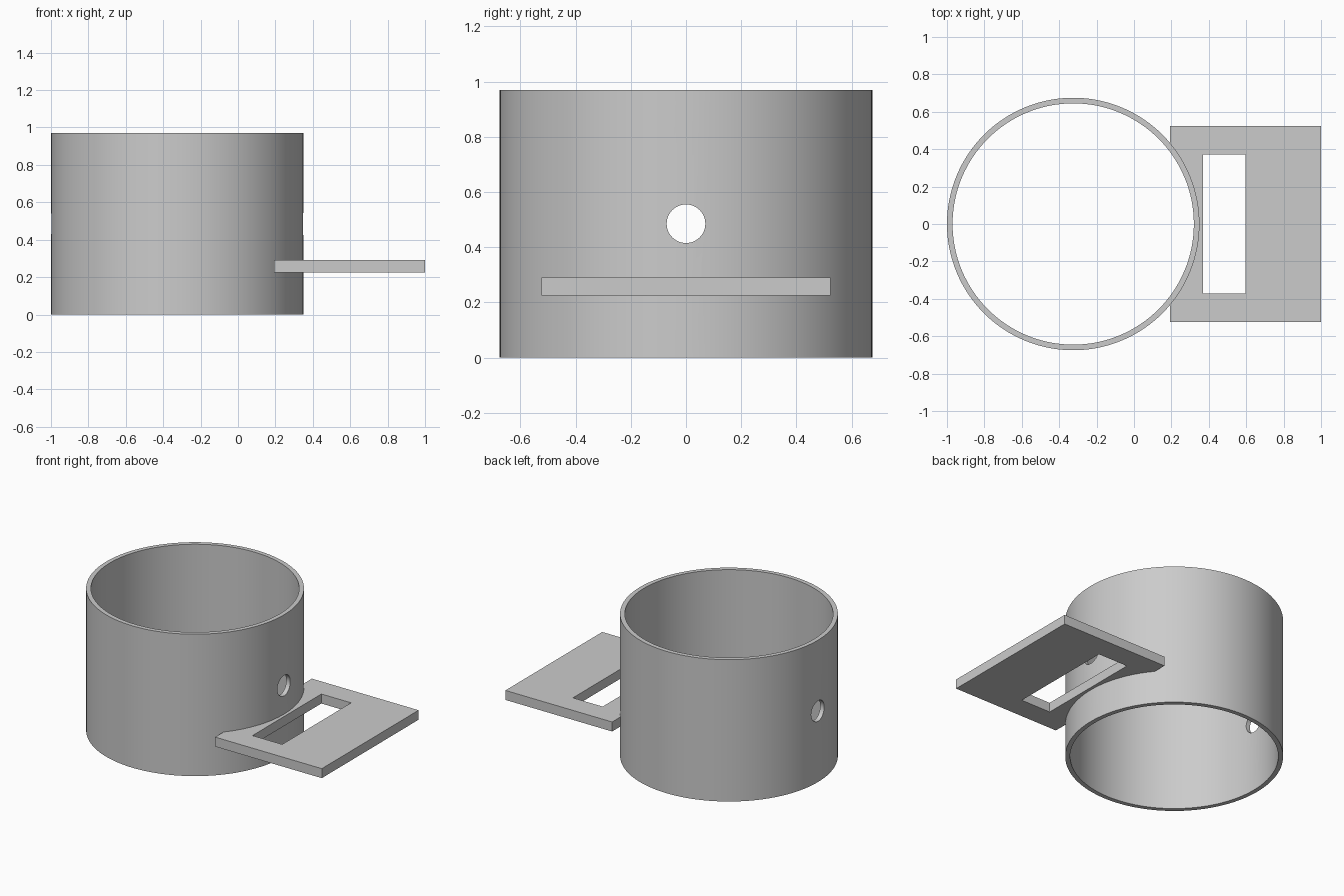
import bpy
from math import pi, radians

cube = bpy.data.objects.get("Cube")
if cube:
    bpy.data.objects.remove(cube, do_unlink=True)

RING_X, OUTER, INNER, HEIGHT = -0.325, 0.675, 0.645, 0.97
PLATE_Z, PLATE_T = 0.258, 0.065

grey = bpy.data.materials.new("plain grey")
grey.use_nodes = True
colour = (0.6, 0.6, 0.6, 1)
grey.diffuse_color = colour
grey.node_tree.nodes["Principled BSDF"].inputs["Base Color"].default_value = colour


def cylinder(name, radius, depth, location, rotation=(0, 0, 0), sides=128):
    bpy.ops.mesh.primitive_cylinder_add(vertices=sides, radius=radius, depth=depth,
                                        location=location, rotation=rotation)
    obj = bpy.context.object
    obj.name = name
    obj.data.materials.append(grey)
    return obj


def box(name, x0, x1, width, z, thickness):
    bpy.ops.mesh.primitive_cube_add(size=1, location=((x0 + x1) / 2, 0, z))
    obj = bpy.context.object
    obj.name = name
    obj.scale = (x1 - x0, width, thickness)
    bpy.ops.object.transform_apply(location=False, rotation=False, scale=True)
    obj.data.materials.append(grey)
    return obj


def cut(target, cutter):
    """Subtract the cutter from the target and discard it."""
    cutter.hide_render = True
    mod = target.modifiers.new("cut", "BOOLEAN")
    mod.operation, mod.solver, mod.object = "DIFFERENCE", "EXACT", cutter
    bpy.context.view_layer.objects.active = target
    bpy.ops.object.modifier_apply(modifier=mod.name)
    bpy.data.objects.remove(cutter, do_unlink=True)


def smooth(obj):
    bpy.ops.object.select_all(action="DESELECT")
    obj.select_set(True)
    bpy.context.view_layer.objects.active = obj
    bpy.ops.object.shade_smooth_by_angle(angle=radians(30))


# Open tube with a round hole through both side walls
middle = (RING_X, 0, HEIGHT / 2)
tube = cylinder("tube_wall", OUTER, HEIGHT, middle)
cut(tube, cylinder("bore_cutter", INNER, HEIGHT * 2, middle))
cut(tube, cylinder("hole_cutter", 0.07, 3, middle, (0, pi / 2, 0), 48))
smooth(tube)

# Side plate with a slot, hollowed to fit around the tube
plate = box("side_plate", 0.193, 1.0, 1.046, PLATE_Z, PLATE_T)
cut(plate, box("slot_cutter", 0.37, 0.595, 0.744, PLATE_Z, 1))
cut(plate, cylinder("fit_cutter", OUTER - 0.01, HEIGHT * 2, middle))
smooth(plate)
